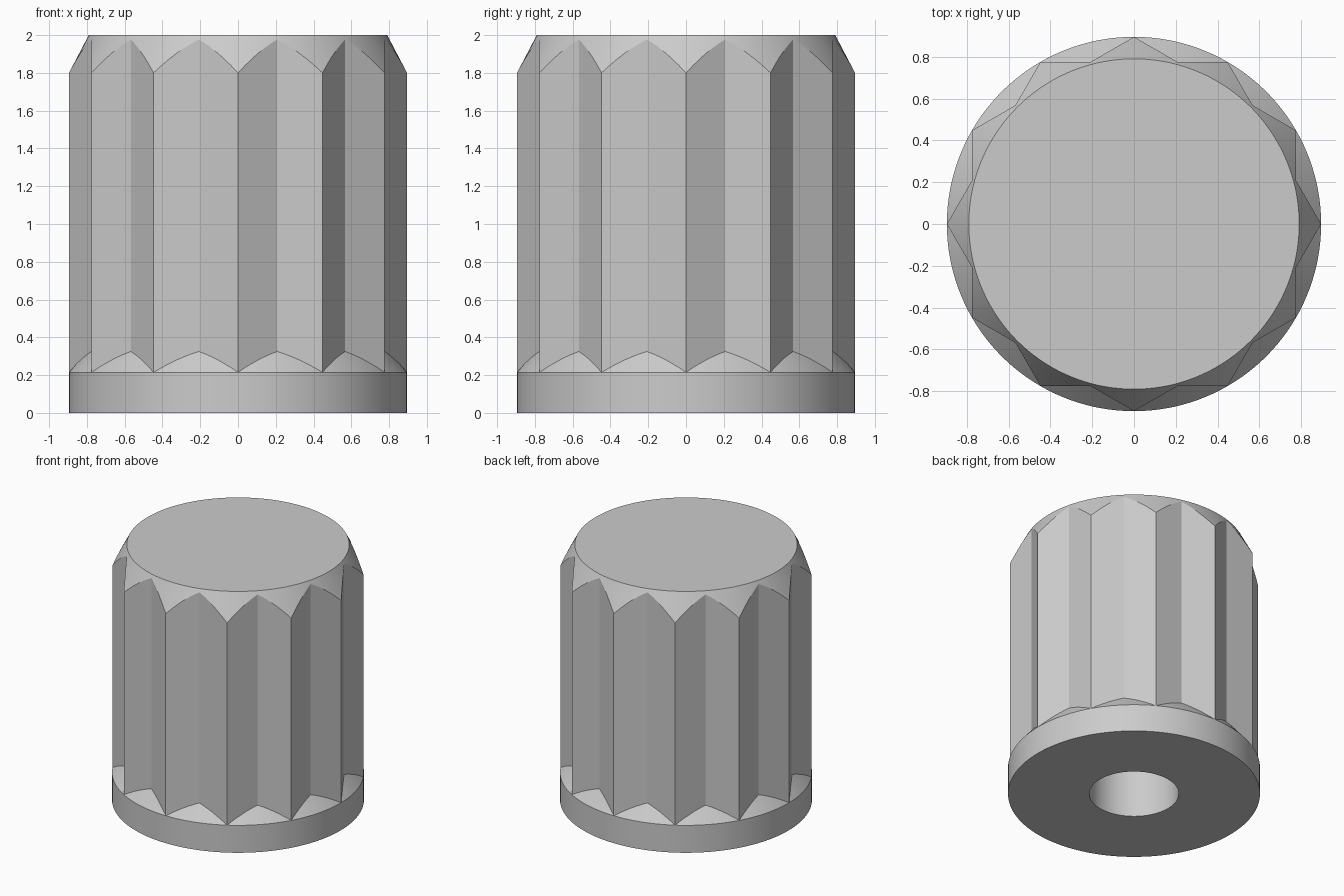
import bpy, bmesh, math

if "Cube" in bpy.data.objects:
    bpy.data.objects.remove(bpy.data.objects["Cube"])

R, TOP_R, HOLE_R = 0.895, 0.79, 0.318      # rim, top face and shaft hole radii
BASE_Z, CHAMFER_Z, H, HOLE_Z = 0.215, 1.80, 2.0, 1.3
SEG = 144                                   # multiple of 24 so tips and valleys are exact
STAR_IN = R * math.cos(math.radians(30))    # distance of star edge lines from the axis
VALLEY = STAR_IN / math.cos(math.radians(15))


def star_radius(a):
    """Radius of the twelve-pointed star at angle a (tips every 30 degrees)."""
    d = math.degrees(a) % 30
    d = min(d, 30 - d)
    return STAR_IN / math.cos(math.radians(30 - d))


def column(a):
    """Radius/height pairs from the hole roof, round the outside, to the top face."""
    r = star_radius(a)
    low = BASE_Z + (R - r) / (R - VALLEY) * 0.11
    high = CHAMFER_Z + (R - r) / (R - TOP_R) * (H - CHAMFER_Z)
    return [(HOLE_R, HOLE_Z), (HOLE_R, 0), (R, 0), (R, BASE_Z),
            (r, low), (r, high), (TOP_R, H)]


# Fluted knob body with collar, chamfered top and blind shaft hole
bm = bmesh.new()
cols = []
for i in range(SEG):
    a = math.tau * i / SEG
    cols.append([bm.verts.new((r * math.cos(a), r * math.sin(a), z)) for r, z in column(a)])
for i in range(SEG):
    p, q = cols[i], cols[(i + 1) % SEG]
    for k in range(len(p) - 1):
        bm.faces.new((p[k], q[k], q[k + 1], p[k + 1]))
bm.faces.new([c[-1] for c in cols])
bm.faces.new([c[0] for c in reversed(cols)])
bmesh.ops.remove_doubles(bm, verts=bm.verts, dist=1e-4)
bmesh.ops.recalc_face_normals(bm, faces=bm.faces)

mesh = bpy.data.meshes.new("fluted_knob")
bm.to_mesh(mesh)
bm.free()
knob = bpy.data.objects.new("fluted_knob", mesh)
bpy.context.collection.objects.link(knob)

grey = bpy.data.materials.new("light_grey")
grey.diffuse_color = (0.6, 0.6, 0.6, 1)
grey.use_nodes = True
grey.node_tree.nodes["Principled BSDF"].inputs["Base Color"].default_value = grey.diffuse_color
mesh.materials.append(grey)

bpy.context.view_layer.objects.active = knob
knob.select_set(True)
bpy.ops.object.shade_smooth_by_angle(angle=math.radians(25))
